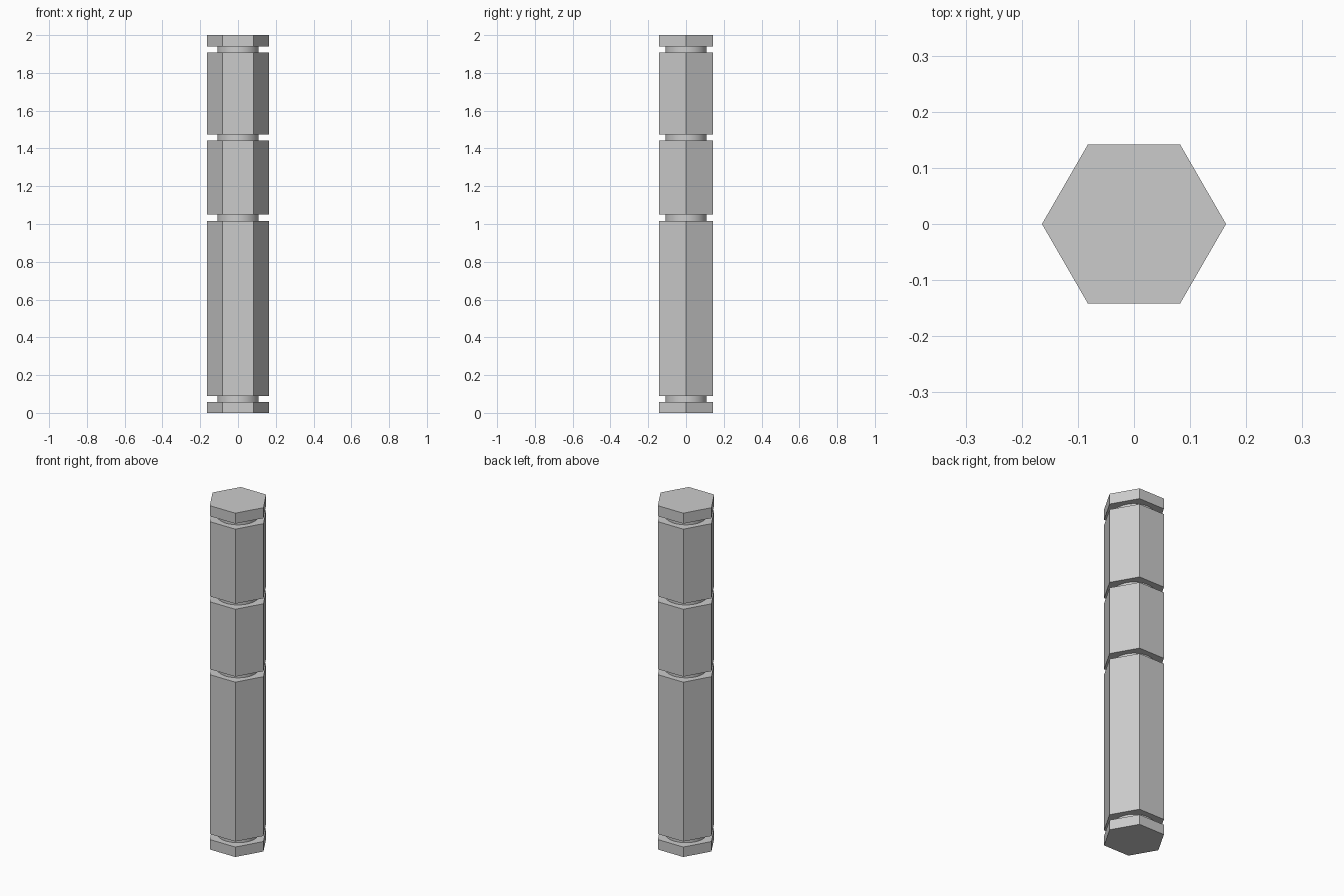
import bpy, bmesh, math

if "Cube" in bpy.data.objects:
    bpy.data.objects.remove(bpy.data.objects["Cube"])

HEX_R, CORE_R, HEIGHT = 0.164, 0.109, 2.0
GROOVES = [(0.058, 0.09), (1.017, 1.049), (1.441, 1.473), (1.907, 1.939)]


def ring(bm, radius, z, n):
    return [bm.verts.new((radius * math.cos(2 * math.pi * i / n),
                          radius * math.sin(2 * math.pi * i / n), z)) for i in range(n)]


def wall(bm, a, b):
    n = len(a)
    for i in range(n):
        j = (i + 1) % n
        bm.faces.new((a[i], a[j], b[j], b[i]))


def finish(bm, name):
    bmesh.ops.recalc_face_normals(bm, faces=bm.faces)
    mesh = bpy.data.meshes.new(name)
    bm.to_mesh(mesh)
    bm.free()
    obj = bpy.data.objects.new(name, mesh)
    bpy.context.collection.objects.link(obj)
    return obj


# Hexagonal bar with corners on the x axis
bm = bmesh.new()
low, high = ring(bm, HEX_R, 0, 6), ring(bm, HEX_R, HEIGHT, 6)
wall(bm, low, high)
bm.faces.new(low)
bm.faces.new(high)
bar = finish(bm, "hex_bar")

# Ring-shaped cutters that leave a round core in each groove
bm = bmesh.new()
for z0, z1 in GROOVES:
    loops = [ring(bm, r, z, 64) for r, z in
             ((CORE_R, z0), (0.25, z0), (0.25, z1), (CORE_R, z1))]
    for k in range(4):
        wall(bm, loops[k], loops[(k + 1) % 4])
cutter = finish(bm, "groove_cutter")
cutter.hide_render = True

# Cut the grooves, then drop the cutter
mod = bar.modifiers.new("grooves", 'BOOLEAN')
mod.operation = 'DIFFERENCE'
mod.solver = 'EXACT'
mod.object = cutter
bpy.context.view_layer.objects.active = bar
bar.select_set(True)
bpy.ops.object.modifier_apply(modifier=mod.name)
bpy.data.objects.remove(cutter)

# Smooth round cores, crisp hexagon edges
bpy.ops.object.shade_smooth_by_angle(angle=math.radians(30))
